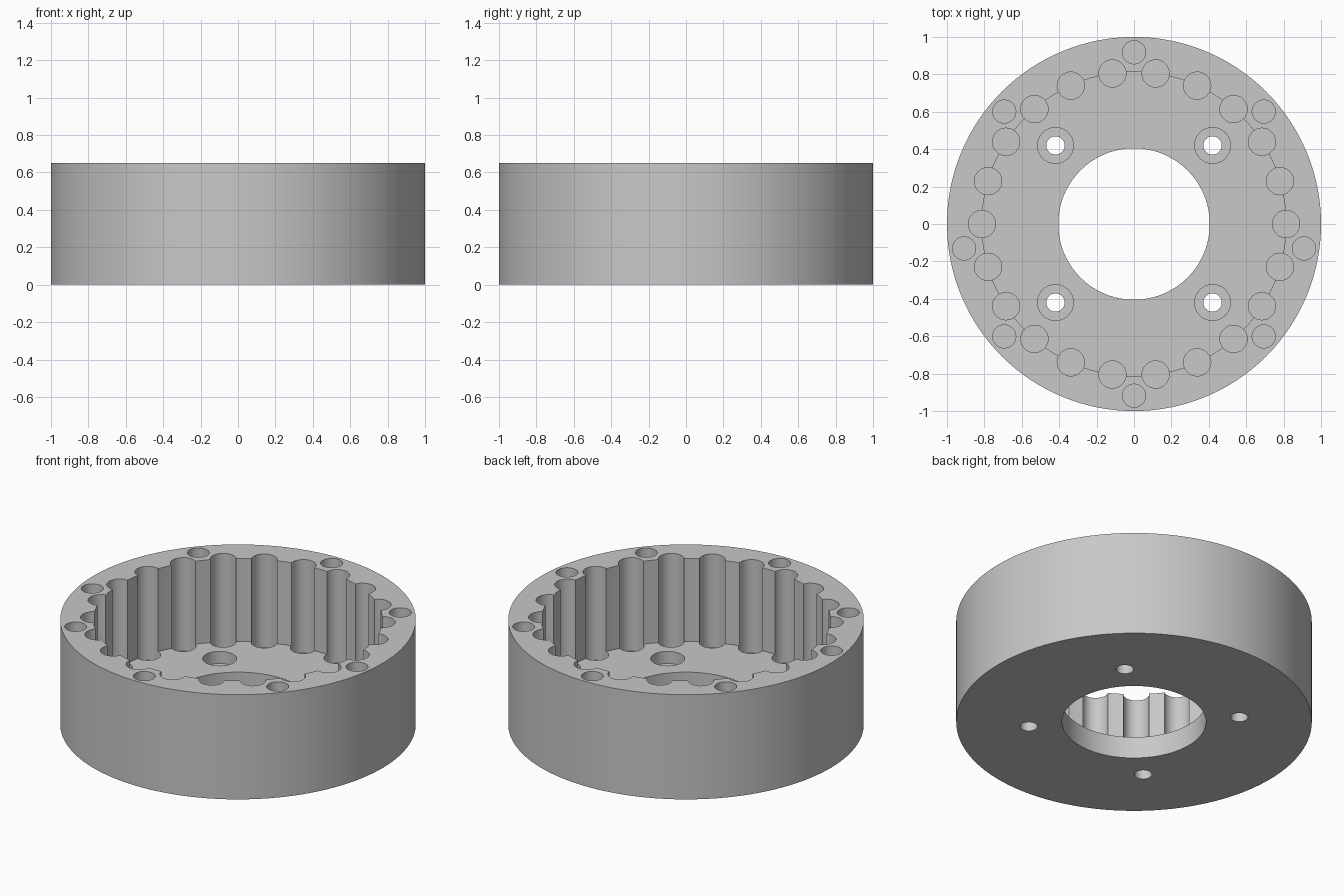
import bpy
import bmesh
from math import cos, sin, tau, radians
from mathutils import Matrix

cube = bpy.data.objects.get("Cube")
if cube:
    bpy.data.objects.remove(cube, do_unlink=True)

HEIGHT = 0.65
FLOOR = 0.135
OVER = HEIGHT + 0.1
TEETH = 22

grey = bpy.data.materials.new("plain grey")
grey.use_nodes = True
grey.diffuse_color = (0.58, 0.58, 0.58, 1)
grey.node_tree.nodes["Principled BSDF"].inputs["Base Color"].default_value = grey.diffuse_color


def cylinders(name, centres, radius, low, high, sides):
    """One object holding an upright cylinder at every centre."""
    bm = bmesh.new()
    for x, y in centres:
        bmesh.ops.create_cone(bm, cap_ends=True, segments=sides, radius1=radius,
                              radius2=radius, depth=high - low,
                              matrix=Matrix.Translation((x, y, (low + high) / 2)))
    mesh = bpy.data.meshes.new(name)
    bm.to_mesh(mesh)
    bm.free()
    mesh.materials.append(grey)
    obj = bpy.data.objects.new(name, mesh)
    bpy.context.collection.objects.link(obj)
    return obj


def on_circle(radius, steps):
    return [(radius * cos(tau * s / TEETH), radius * sin(tau * s / TEETH)) for s in steps]


# Solid drum
housing = cylinders("ring_housing", [(0, 0)], 1, 0, HEIGHT, 128)

middle = [(0, 0)]
corners = [(x, y) for x in (-0.42, 0.42) for y in (-0.42, 0.42)]
pin_seats = on_circle(0.813, range(TEETH))
# Screw holes sit halfway between neighbouring pin grooves
screw_seats = on_circle(0.918, (2.5, 5.5, 8.5, 11.5, 13.5, 16.5, 19.5, 21.5))

# Cavity, shaft opening, pin grooves, screw holes and counterbored mounting holes
cutters = [
    cylinders("cavity_cutter", middle, 0.813, FLOOR, OVER, 128),
    cylinders("shaft_cutter", middle, 0.405, -0.1, OVER, 96),
    cylinders("groove_cutter", pin_seats, 0.073, 0.07, OVER, 32),
    cylinders("screw_cutter", screw_seats, 0.062, 0.25, OVER, 32),
    cylinders("counterbore_cutter", corners, 0.096, 0.06, OVER, 32),
    cylinders("mounting_cutter", corners, 0.049, -0.1, OVER, 32),
]
for cutter in cutters:
    cutter.hide_render = True
    cut = housing.modifiers.new(cutter.name, "BOOLEAN")
    cut.operation = "DIFFERENCE"
    cut.solver = "EXACT"
    cut.object = cutter

# Bake the cuts and drop the cutters
graph = bpy.context.evaluated_depsgraph_get()
result = bpy.data.meshes.new_from_object(housing.evaluated_get(graph))
housing.modifiers.clear()
housing.data = result
for cutter in cutters:
    bpy.data.objects.remove(cutter, do_unlink=True)

# Smooth round walls, crisp rims
bpy.ops.object.select_all(action="DESELECT")
housing.select_set(True)
bpy.context.view_layer.objects.active = housing
bpy.ops.object.shade_smooth_by_angle(angle=radians(30))
